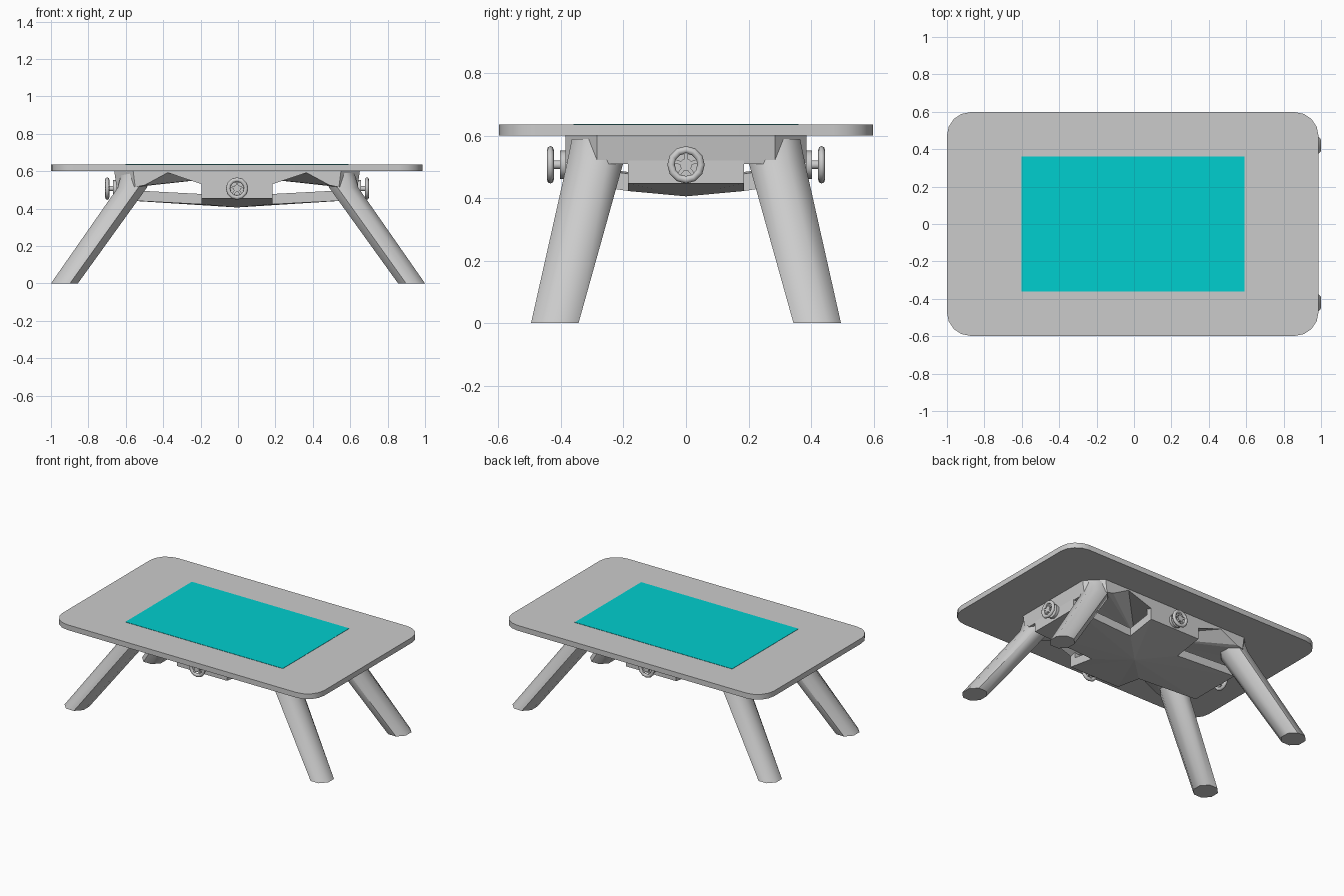
import bpy, bmesh, math
from mathutils import Matrix, Vector

if "Cube" in bpy.data.objects:
    bpy.data.objects.remove(bpy.data.objects["Cube"])

CX = -0.005  # body centre


def finish(name, bm, smooth=None):
    bmesh.ops.recalc_face_normals(bm, faces=bm.faces[:])
    me = bpy.data.meshes.new(name)
    bm.to_mesh(me)
    bm.free()
    ob = bpy.data.objects.new(name, me)
    bpy.context.collection.objects.link(ob)
    if smooth:
        bpy.ops.object.select_all(action='DESELECT')
        ob.select_set(True)
        bpy.context.view_layer.objects.active = ob
        bpy.ops.object.shade_smooth_by_angle(angle=math.radians(smooth))
    return ob


def loft(name, rings, smooth=None):
    """Skin a stack of equal-sized rings and cap both ends."""
    bm = bmesh.new()
    rows = [[bm.verts.new(p) for p in ring] for ring in rings]
    n = len(rows[0])
    for a, b in zip(rows, rows[1:]):
        for i in range(n):
            j = (i + 1) % n
            bm.faces.new((a[i], a[j], b[j], b[i]))
    bm.faces.new(rows[0])
    bm.faces.new(rows[-1])
    return finish(name, bm, smooth)


def box(name, x0, x1, y0, y1, z0, z1):
    ring = [(x0, y0), (x1, y0), (x1, y1), (x0, y1)]
    return loft(name, [[(x + CX, y, z) for x, y in ring] for z in (z0, z1)])


# Table top with rounded corners
outline = []
r = 0.125
for k, (sx, sy) in enumerate([(1, 1), (-1, 1), (-1, -1), (1, -1)]):
    for s in range(5):
        a = math.radians(90 * k + 22.5 * s)
        outline.append((-0.007 + sx * (0.993 - r) + r * math.cos(a),
                        sy * (0.598 - r) + r * math.sin(a)))
loft("table_top", [[(x, y, z) for x, y in outline] for z in (0.6, 0.636)], 35)

# Coloured centre panel
panel = box("centre_panel", -0.597, 0.597, -0.36, 0.36, 0.625, 0.638)
mat = bpy.data.materials.new("cyan")
mat.diffuse_color = (0.0, 0.62, 0.62, 1)
mat.use_nodes = True
mat.node_tree.nodes["Principled BSDF"].inputs["Base Color"].default_value = mat.diffuse_color
panel.data.materials.append(mat)

# Apron: chamfered outline whose lower edge rises into an arch beside each leg
quarter = [(0.65, 0.185, 0.51), (0.65, 0.285, 0.51), (0.55, 0.385, 0.515),
           (0.5, 0.385, 0.525), (0.375, 0.385, 0.592), (0.19, 0.385, 0.53)]
rim = list(quarter)
rim += [(-x, y, z) for x, y, z in reversed(quarter)]
rim += [(-x, -y, z) for x, y, z in quarter]
rim += [(x, -y, z) for x, y, z in reversed(quarter)]
bm = bmesh.new()
top = [bm.verts.new((x * 1.01 + CX, y, 0.601)) for x, y, z in rim]
low = [bm.verts.new((x * 0.99 + CX, y, z)) for x, y, z in rim]
mid = bm.verts.new((CX, 0, 0.575))
for i in range(len(rim)):
    j = (i + 1) % len(rim)
    bm.faces.new((top[i], top[j], low[j], low[i]))
    bm.faces.new((low[i], low[j], mid))
bm.faces.new(top)
finish("apron", bm)

# Cross-shaped brace below, a shallow inverted pyramid
bm = bmesh.new()
cross = [(0.645, 0.185, 0.447), (0.19, 0.185, 0.423), (0.19, 0.385, 0.454),
         (-0.19, 0.385, 0.454), (-0.19, 0.185, 0.423), (-0.645, 0.185, 0.447),
         (-0.645, -0.185, 0.447), (-0.19, -0.185, 0.423), (-0.19, -0.385, 0.454),
         (0.19, -0.385, 0.454), (0.19, -0.185, 0.423), (0.645, -0.185, 0.447)]
under = [bm.verts.new((x + CX, y, z)) for x, y, z in cross]
over = [bm.verts.new((x + CX, y, z + 0.055)) for x, y, z in cross]
c0, c1 = bm.verts.new((CX, 0, 0.406)), bm.verts.new((CX, 0, 0.461))
for i in range(12):
    j = (i + 1) % 12
    bm.faces.new((under[i], under[j], over[j], over[i]))
    bm.faces.new((under[i], under[j], c0))
    bm.faces.new((over[i], over[j], c1))
finish("cross_brace", bm)

# Upright walls joining brace and apron
for s, side in ((1, "back"), (-1, "front")):
    ya, yb = sorted((s * 0.345, s * 0.385))
    box(side + "_wall", -0.19, 0.19, ya, yb, 0.454, 0.6)
for s, side in ((1, "right"), (-1, "left")):
    xa, xb = sorted((s * 0.6, s * 0.645))
    box(side + "_wall", xa, xb, -0.185, 0.185, 0.447, 0.6)

# Splayed octagonal legs, bent at the shoulder
for sx, nx in ((1, "right"), (-1, "left")):
    for sy, ny in ((1, "back"), (-1, "front")):
        rings = []
        for x, y, z, rx, ry in ((0.928, 0.42, 0, 0.072, 0.076),
                                (0.565, 0.291, 0.512, 0.078, 0.09),
                                (0.545, 0.28, 0.59, 0.078, 0.085)):
            k = 1 / math.cos(math.pi / 8)
            rings.append([(sx * (x + rx * k * math.cos(math.pi * (i + .5) / 4)),
                           sy * (y + ry * k * math.sin(math.pi * (i + .5) / 4)), z)
                          for i in range(8)])
        loft(f"{ny}_{nx}_leg", rings, 50)


def cyl(bm, radius, z0, z1, n):
    bmesh.ops.create_cone(bm, cap_ends=True, segments=n, radius1=radius, radius2=radius,
                          depth=z1 - z0, matrix=Matrix.Translation((0, 0, (z0 + z1) / 2)))


# Handwheels: boss, shaft, rim and five spokes, built along +z then turned outward
def handwheel(name, angle, dist):
    bm = bmesh.new()
    cyl(bm, 0.046, -0.005, 0.018, 10)
    cyl(bm, 0.014, 0.015, 0.052, 10)
    cyl(bm, 0.02, 0.04, 0.055, 10)
    n, m = 12, 8
    ring = [[bm.verts.new(((0.048 + 0.012 * math.cos(b)) * math.cos(a),
                           (0.048 + 0.012 * math.cos(b)) * math.sin(a),
                           0.049 + 0.011 * math.sin(b)))
             for b in [math.tau * j / m for j in range(m)]]
            for a in [math.tau * i / n for i in range(n)]]
    for i in range(n):
        for j in range(m):
            p, q = ring[i], ring[(i + 1) % n]
            bm.faces.new((p[j], q[j], q[(j + 1) % m], p[(j + 1) % m]))
    for k in range(5):
        turn = Matrix.Rotation(math.tau * k / 5 + math.pi / 2, 4, 'Z')
        bmesh.ops.create_cube(bm, size=1, matrix=turn @ Matrix.Translation((0.028, 0, 0.048))
                              @ Matrix.Diagonal((0.036, 0.012, 0.012, 1)))
    out = Vector((math.cos(angle), math.sin(angle), 0))
    up = Vector((0, 0, 1))
    rot = Matrix((up.cross(out), up, out)).transposed().to_4x4()
    place = Matrix.Translation((out.x * dist + CX, out.y * dist, 0.507))
    bmesh.ops.transform(bm, matrix=place @ rot, verts=bm.verts[:])
    finish(name, bm, 50)


for i, side in enumerate(("right", "back", "left", "front")):
    handwheel(side + "_handwheel", i * math.pi / 2, 0.385 if i % 2 else 0.645)
